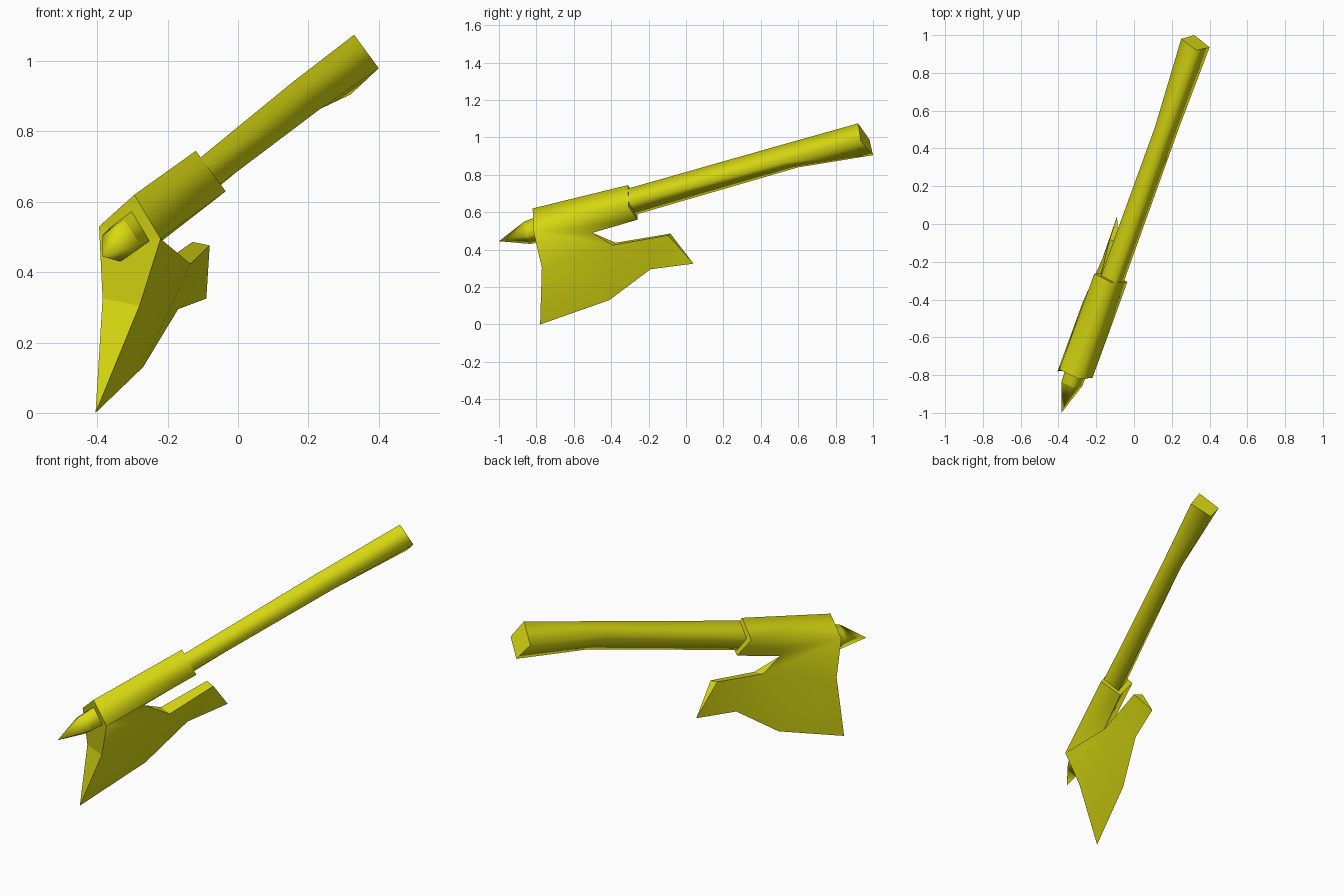
import bpy, bmesh
from mathutils import Vector as V

if "Cube" in bpy.data.objects:
    bpy.data.objects.remove(bpy.data.objects["Cube"])

yellow = bpy.data.materials.new("yellow")
yellow.diffuse_color = (0.70, 0.70, 0.006, 1)
yellow.use_nodes = True
yellow.node_tree.nodes["Principled BSDF"].inputs["Base Color"].default_value = yellow.diffuse_color


def build(name, points, faces, flat, sharp=()):
    """Smooth-shaded mesh; borders of the flat faces and the listed edges stay sharp."""
    bm = bmesh.new()
    keys = list(points)
    vert = {k: bm.verts.new(points[k]) for k in keys}
    for f in faces:
        bm.faces.new([vert[k] for k in f]).smooth = True
    for f in flat:
        face = bm.faces.new([vert[k] for k in f])
        for e in face.edges:
            e.smooth = False
    for a, b in sharp:
        bm.edges.get((vert[a], vert[b])).smooth = False
    bmesh.ops.recalc_face_normals(bm, faces=bm.faces)
    me = bpy.data.meshes.new(name)
    bm.to_mesh(me)
    bm.free()
    me.materials.append(yellow)
    ob = bpy.data.objects.new(name, me)
    bpy.context.collection.objects.link(ob)
    return ob


def loft(name, rings, tip=None):
    """Four-sided bar through rings of corners (top, right, bottom, left)."""
    pts = {(i, j): p for i, r in enumerate(rings) for j, p in enumerate(r)}
    faces = [((i, j), (i, (j + 1) % 4), (i + 1, (j + 1) % 4), (i + 1, j))
             for i in range(len(rings) - 1) for j in range(4)]
    flat = [[(0, j) for j in range(4)]]
    last = len(rings) - 1
    sharp = []
    if tip:
        pts["tip"] = tip
        faces += [((last, j), (last, (j + 1) % 4), "tip") for j in range(4)]
        sharp = [((last, j), (last, (j + 1) % 4)) for j in range(4)]
    else:
        flat.append([(last, j) for j in range(4)])
    return build(name, pts, faces, flat, sharp)


# Handle: slightly bent square bar set on its corner
loft("handle", [
    [(-0.12, -0.35, 0.715), (-0.07, -0.35, 0.635), (-0.135, -0.31, 0.575), (-0.19, -0.315, 0.65)],
    [(0.155, 0.44, 0.94), (0.235, 0.50, 0.865), (0.18, 0.60, 0.84), (0.11, 0.51, 0.90)],
    [(0.33, 0.92, 1.075), (0.40, 0.935, 0.98), (0.32, 1.0, 0.905), (0.25, 0.98, 0.99)],
])

# Front spike: short collar and a point
loft("spike", [
    [(-0.30, -0.80, 0.575), (-0.25, -0.80, 0.49), (-0.31, -0.76, 0.445), (-0.36, -0.76, 0.53)],
    [(-0.325, -0.865, 0.55), (-0.275, -0.86, 0.475), (-0.335, -0.83, 0.43), (-0.385, -0.835, 0.505)],
], tip=(-0.385, -1.0, 0.445))

# Axe head: socket and blade in one shell, right/left pairs spread across the blade
half = V((0.0875, -0.0225, -0.0175))
pts = {
    "top_front": (-0.295, -0.82, 0.62), "top_rear": (-0.12, -0.31, 0.745),
    "under_rear": (-0.125, -0.26, 0.56), "root": (-0.215, -0.50, 0.49),
    "e0": (-0.405, -0.78, 0.0), "e1": (-0.27, -0.41, 0.13),
    "e2": (-0.17, -0.19, 0.295), "e3": (-0.09, 0.04, 0.325),
}
pairs = {
    "front": ((-0.3075, -0.7925, 0.5125), 1.0), "rear": ((-0.1225, -0.285, 0.6475), 1.0),
    "neck": ((-0.3325, -0.7575, 0.315), 0.6), "notch": ((-0.1675, -0.385, 0.43), 0.37),
    "horn": ((-0.105, -0.09, 0.481), 0.28),
}
for k, (c, w) in pairs.items():
    pts[k + "R"] = V(c) + half * w
    pts[k + "L"] = V(c) - half * w

faces = []
for s in "RL":
    front, rear, neck, notch, horn = (k + s for k in pairs)
    faces += [("top_front", "top_rear", rear, front),
              (front, rear, "under_rear", "root"),
              (front, "root", notch, neck),
              (neck, notch, "e1", "e0"),
              (notch, horn, "e2", "e1"),
              (horn, "e3", "e2")]
flat = [("top_front", "frontR", "frontL"), ("frontR", "neckR", "neckL", "frontL"),
        ("neckR", "e0", "neckL"), ("top_rear", "rearR", "under_rear", "rearL"),
        ("root", "notchR", "notchL"), ("notchR", "hornR", "hornL", "notchL"),
        ("hornR", "e3", "hornL")]
head = build("axe_head", pts, faces, flat,
             [("e0", "e1"), ("e1", "e2"), ("e2", "e3"), ("root", "under_rear")])
